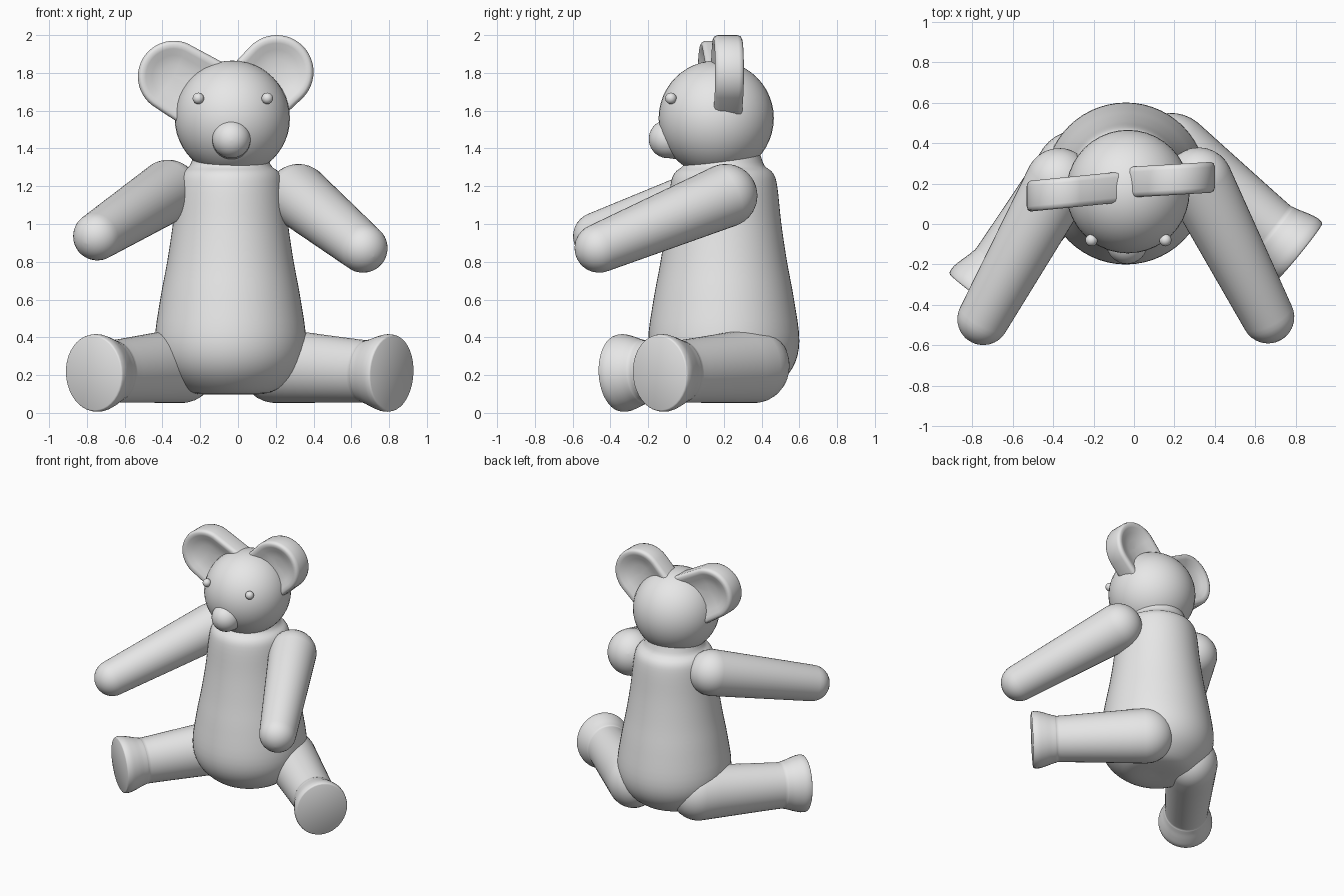
import bpy, bmesh
from math import sin, cos, pi
from mathutils import Vector

cube = bpy.data.objects.get("Cube")
if cube:
    bpy.data.objects.remove(cube, do_unlink=True)

GREY = (0.8, 0.8, 0.8, 1)
mat = bpy.data.materials.new("plain_grey")
mat.use_nodes = True
mat.diffuse_color = GREY
mat.node_tree.nodes["Principled BSDF"].inputs["Base Color"].default_value = GREY


def finish(bm, name, angle=50):
    """Turn a bmesh into a smooth-shaded object with the shared material."""
    bmesh.ops.remove_doubles(bm, verts=bm.verts, dist=0.0005)
    bmesh.ops.recalc_face_normals(bm, faces=bm.faces)
    mesh = bpy.data.meshes.new(name)
    bm.to_mesh(mesh)
    bm.free()
    mesh.materials.append(mat)
    obj = bpy.data.objects.new(name, mesh)
    bpy.context.collection.objects.link(obj)
    bpy.ops.object.select_all(action='DESELECT')
    obj.select_set(True)
    bpy.context.view_layer.objects.active = obj
    bpy.ops.object.shade_smooth_by_angle(angle=angle * pi / 180)
    return obj


def skin(bm, rings):
    """Join successive rings of points with quads and close both ends."""
    loops = [[bm.verts.new(p) for p in ring] for ring in rings]
    n = len(loops[0])
    for a, b in zip(loops, loops[1:]):
        for i in range(n):
            j = (i + 1) % n
            bm.faces.new((a[i], a[j], b[j], b[i]))
    bm.faces.new(loops[0][::-1])
    bm.faces.new(loops[-1])


def smooth_curve(pts, steps=4):
    """Catmull-Rom resampling of (distance, radius) points."""
    p = [Vector(q) for q in pts]
    p = [p[0]] + p + [p[-1]]
    out = []
    for a, b, c, d in zip(p, p[1:], p[2:], p[3:]):
        for s in range(steps):
            t = s / steps
            out.append(0.5 * (2 * b + (c - a) * t + (2 * a - 5 * b + 4 * c - d) * t ** 2
                              + (3 * b - a - 3 * c + d) * t ** 3))
    return out + [p[-1]]


def lathe(name, start, axis, profile, squash=1.0, sides=40):
    """Revolve (distance, radius) points about an axis from start."""
    start = Vector(start)
    rot = Vector(axis).to_track_quat('Z', 'Y')
    bm = bmesh.new()
    skin(bm, [[start + rot @ Vector((max(r, 0.001) * cos(2 * pi * i / sides) * squash,
                                     max(r, 0.001) * sin(2 * pi * i / sides), t))
               for i in range(sides)] for t, r in profile])
    return finish(bm, name)


def dome(centre, radius, direction, steps=8):
    """Quarter-circle profile: direction -1 opens a shape, +1 closes it."""
    arc = [(centre + direction * radius * cos(pi / 2 * k / steps),
            radius * sin(pi / 2 * k / steps)) for k in range(steps + 1)]
    return arc if direction < 0 else arc[::-1]


def capsule(name, a, b, ra, rb):
    axis = Vector(b) - Vector(a)
    return lathe(name, a, axis, dome(0, ra, -1) + dome(axis.length, rb, 1))


def ball(name, centre, radius):
    bm = bmesh.new()
    bmesh.ops.create_uvsphere(bm, u_segments=40, v_segments=24, radius=radius)
    bmesh.ops.translate(bm, verts=bm.verts, vec=centre)
    return finish(bm, name)


# Pear-shaped torso with a narrow neck at the top
torso = [(0.1, 0), (0.1, 0.17), (0.14, 0.27), (0.24, 0.365), (0.38, 0.4), (0.6, 0.372),
         (0.8, 0.335), (1.0, 0.305), (1.2, 0.283), (1.27, 0.26), (1.31, 0.215), (1.38, 0.19)]
lathe("torso", (-0.04, 0.2, 0), (0, 0, 1), smooth_curve(torso), sides=56)

# Head, snout and eyes
ball("head", (-0.03, 0.16, 1.56), 0.305)
capsule("snout", (-0.035, 0.05, 1.46), (-0.035, -0.095, 1.45), 0.135, 0.102)
for side, x in (("right", -0.21), ("left", 0.155)):
    ball(side + "_eye", (x, -0.08, 1.665), 0.03)


def ear(name, centre, radius, root, root_radius, slope):
    """Thick rounded disc tapering into the head, dished on both faces."""
    c = Vector(centre)
    outline = []
    for i in range(48):
        d = Vector((cos(2 * pi * i / 48), 0, sin(2 * pi * i / 48)))
        tips = [c + d * radius, Vector(root) + d * root_radius]
        outline.append(max(tips, key=lambda p: p.dot(d)) - c)
    half = [(0.001, 0.035), (0.35, 0.04), (0.6, 0.053), (0.78, 0.07), (0.9, 0.076),
            (0.97, 0.068), (1.0, 0.05)]
    rings = [(s, -d) for s, d in half] + [(s, d) for s, d in half[::-1]]
    bm = bmesh.new()
    skin(bm, [[c + p * s + Vector((0, d + slope * p.x * s, 0)) for p in outline]
              for s, d in rings])
    return finish(bm, name)


ear("right_ear", (-0.34, 0.155, 1.78), 0.19, (-0.14, 0.155, 1.66), 0.2, 0.1)
ear("left_ear", (0.205, 0.22, 1.805), 0.195, (0.08, 0.22, 1.68), 0.19, 0.06)

# Arms reaching forward and outward
capsule("right_arm", (-0.37, 0.21, 1.175), (-0.745, -0.47, 0.935), 0.165, 0.128)
capsule("left_arm", (0.32, 0.21, 1.15), (0.662, -0.46, 0.872), 0.168, 0.13)


def leg(name, hip, sole):
    """Rounded hip, tapering shin and a flared foot with a flat sole."""
    axis = Vector(sole) - Vector(hip)
    n = axis.length
    shin = [(0, 0.198), (n - 0.24, 0.168), (n - 0.16, 0.17), (n - 0.09, 0.192),
            (n - 0.04, 0.205), (n - 0.008, 0.203), (n, 0.195)]
    lathe(name, hip, axis, dome(0, 0.198, -1)[:-1] + [tuple(p) for p in smooth_curve(shin)],
          squash=0.92)


leg("right_leg", (-0.30, 0.27, 0.25), (-0.765, -0.355, 0.21))
leg("left_leg", (0.2, 0.36, 0.25), (0.815, -0.14, 0.21))
